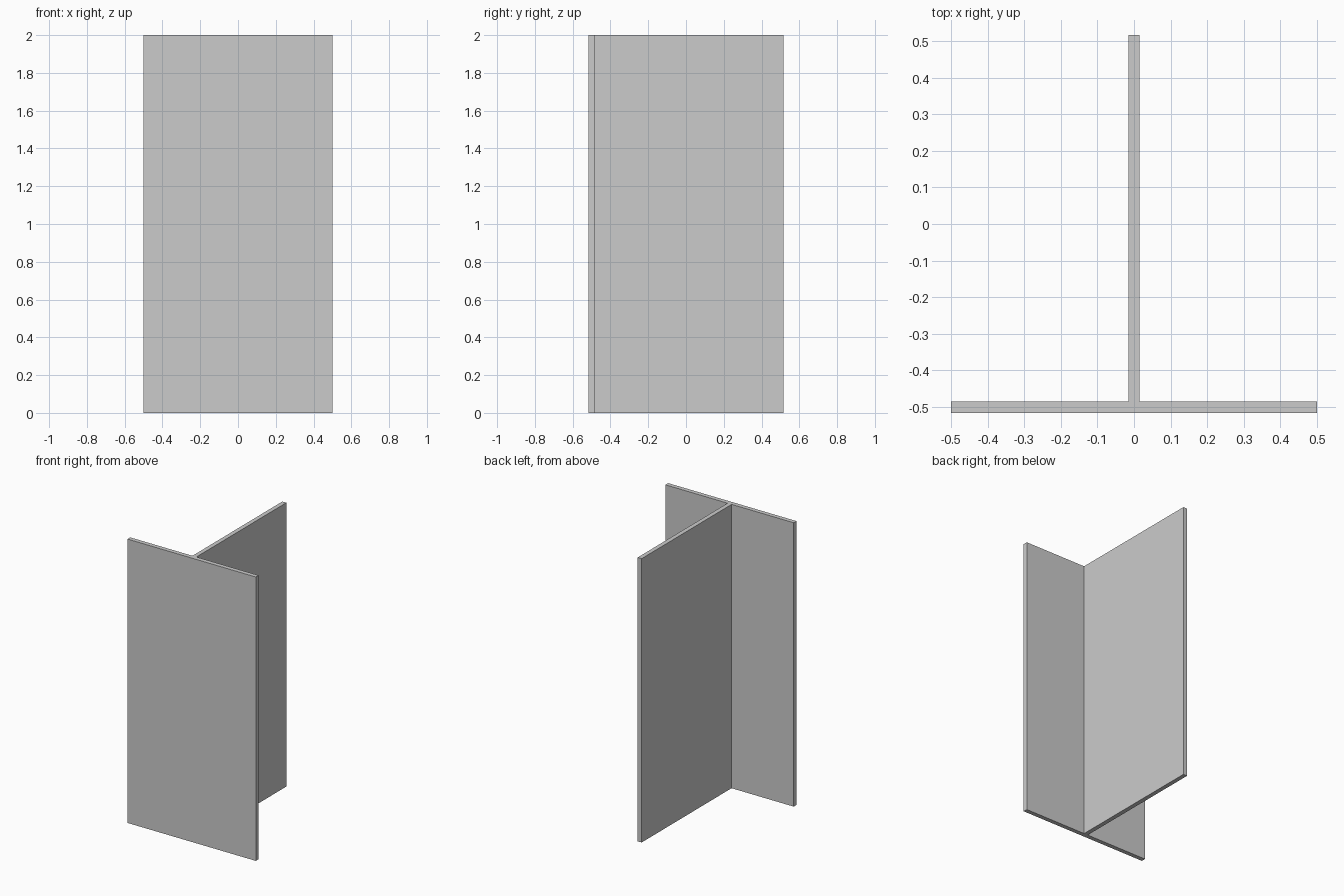
import bpy
import bmesh

if "Cube" in bpy.data.objects:
    bpy.data.objects.remove(bpy.data.objects["Cube"])

HEIGHT = 2.0
HALF_WIDTH = 0.5
HALF_DEPTH = 0.516
THICK = 0.031
t = THICK / 2
inner = -HALF_DEPTH + THICK

# Right half of the T-shaped cross-section, mirrored for the left half
right = [(HALF_WIDTH, -HALF_DEPTH), (HALF_WIDTH, inner), (t, inner), (t, HALF_DEPTH)]
profile = right + [(-x, y) for x, y in reversed(right)]

# T-section panel: profile extruded straight up
bm = bmesh.new()
base = bm.faces.new([bm.verts.new((x, y, 0)) for x, y in profile])
top = bmesh.ops.extrude_face_region(bm, geom=[base], use_keep_orig=True)
verts = [g for g in top["geom"] if isinstance(g, bmesh.types.BMVert)]
bmesh.ops.translate(bm, verts=verts, vec=(0, 0, HEIGHT))
bmesh.ops.recalc_face_normals(bm, faces=bm.faces)

mesh = bpy.data.meshes.new("t_section_panel")
bm.to_mesh(mesh)
bm.free()
bpy.context.collection.objects.link(bpy.data.objects.new("t_section_panel", mesh))
